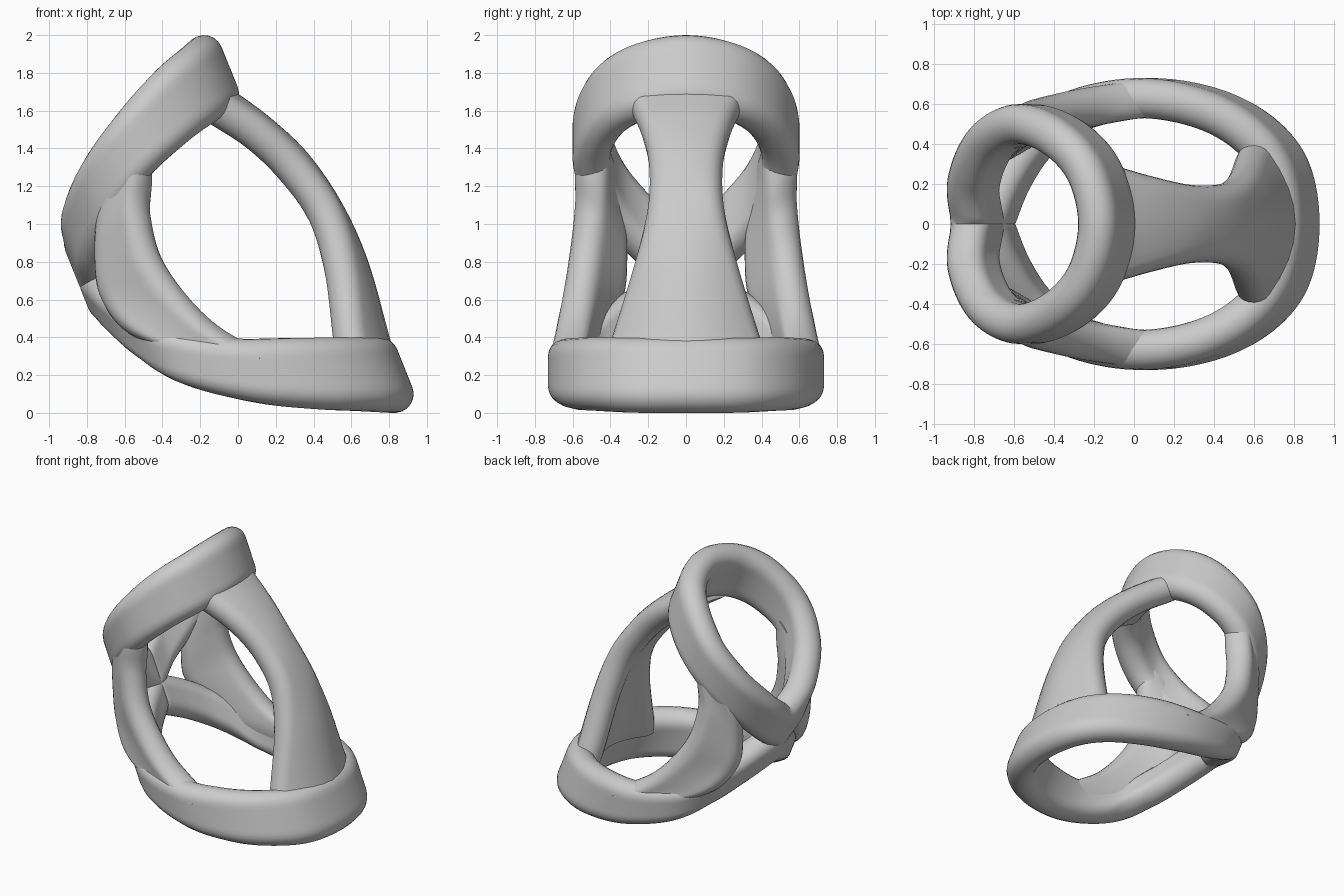
import bpy, bmesh, math
from mathutils import Vector

cube = bpy.data.objects.get("Cube")
if cube:
    bpy.data.objects.remove(cube)

grey = bpy.data.materials.new("plain_grey")
grey.use_nodes = True
colour = (0.6, 0.6, 0.6, 1)
grey.diffuse_color = colour
grey.node_tree.nodes["Principled BSDF"].inputs["Base Color"].default_value = colour


def smooth_path(points, steps):
    """Catmull-Rom curve through the points."""
    p = [Vector(q) for q in points]
    p = [2 * p[0] - p[1]] + p + [2 * p[-1] - p[-2]]
    out = []
    for i in range(1, len(p) - 2):
        a, b, c, d = p[i - 1:i + 3]
        for k in range(steps):
            t = k / steps
            out.append(0.5 * (2 * b + (c - a) * t + (2 * a - 5 * b + 4 * c - d) * t * t
                              + (3 * b - a - 3 * c + d) * t ** 3))
    return out + [p[-2]]


def mirror(points):
    return [(x, -y, z) for x, y, z in points]


def sheet(name, rails, thick, loop=False, steps=10):
    """Thick band spanned between rails, with rounded long edges."""
    curves = [smooth_path(r, steps) for r in rails]
    rows = []
    across = 8
    for pts in zip(*curves):
        row = []
        for j in range(across + 1):
            u = j / across
            if len(pts) == 2:
                row.append(pts[0].lerp(pts[1], u))
            else:
                a, m, b = pts
                row.append(a * (1 - u) * (1 - 2 * u) + m * 4 * u * (1 - u) + b * u * (2 * u - 1))
        rows.append(row)
    bm = bmesh.new()
    h = thick / 2
    sections = []
    last = len(rows) - 1
    arc = [math.pi * k / 10 for k in range(1, 10)]
    for i, row in enumerate(rows):
        normals, dirs = [], []
        for j, p in enumerate(row):
            along = rows[min(i + 1, last)][j] - rows[max(i - 1, 0)][j]
            side = (row[min(j + 1, across)] - row[max(j - 1, 0)]).normalized()
            n = along.cross(side)
            if abs(p.y) < 0.0001:
                n.y = 0
            n.normalize()
            normals.append(n)
            dirs.append(side)
        ring = [p + n * h for p, n in zip(row, normals)]
        ring += [row[-1] + h * (normals[-1] * math.cos(a) + dirs[-1] * math.sin(a)) for a in arc]
        ring += [p - n * h for p, n in zip(reversed(row), reversed(normals))]
        ring += [row[0] - h * (normals[0] * math.cos(a) + dirs[0] * math.sin(a)) for a in arc]
        sections.append([bm.verts.new(v) for v in ring])
    size = len(sections[0])
    for s, t in zip(sections, sections[1:]):
        for k in range(size):
            m = (k + 1) % size
            bm.faces.new((s[k], s[m], t[m], t[k]))
    if loop:
        bmesh.ops.remove_doubles(bm, verts=bm.verts[:], dist=0.0005)
    else:
        bm.faces.new(sections[0])
        bm.faces.new(sections[-1])
    bmesh.ops.recalc_face_normals(bm, faces=bm.faces[:])
    mesh = bpy.data.meshes.new(name)
    bm.to_mesh(mesh)
    bm.free()
    mesh.materials.append(grey)
    obj = bpy.data.objects.new(name, mesh)
    bpy.context.collection.objects.link(obj)
    bpy.ops.object.select_all(action='DESELECT')
    obj.select_set(True)
    bpy.context.view_layer.objects.active = obj
    bpy.ops.object.shade_smooth_by_angle(angle=math.radians(40))


def hoop(name, half, shift):
    """Symmetrical ring band; the fourth value scales its width."""
    rim = [p[:3] for p in half]
    edge = [tuple(c + s * p[3] for c, s in zip(p, shift)) for p in half]
    rails = [mirror(r)[::-1] + r[1:] for r in (rim, edge)]
    sheet(name, rails, 0.2, loop=True)


# Tilted upper ring, pinched at its low end
hoop("upper_ring", [
    (-0.18, 0, 1.9, 1), (-0.24, 0.26, 1.85, 1), (-0.39, 0.43, 1.725, 0.95), (-0.585, 0.5, 1.51, 0.83),
    (-0.75, 0.41, 1.275, 0.83), (-0.838, 0.21, 1.05, 0.85), (-0.82, 0, 0.89, 0.85)],
    (0.085, 0, -0.21))

# Lower ring, swept up to the pinch
hoop("lower_ring", [
    (0.83, 0, 0.1, 1), (0.78, 0.28, 0.1, 1), (0.62, 0.47, 0.105, 1), (0.37, 0.59, 0.113, 0.95),
    (0.05, 0.63, 0.148, 0.78), (-0.28, 0.56, 0.235, 0.65), (-0.48, 0.41, 0.37, 0.6),
    (-0.61, 0.22, 0.49, 0.55), (-0.7, 0, 0.59, 0.5)],
    (-0.08, 0, 0.2))

# Waisted strap on the long side
edge = [(-0.13, 0.21, 1.63), (0.1, 0.14, 1.48), (0.29, 0.1, 1.3), (0.46, 0.11, 1.06),
        (0.55, 0.18, 0.77), (0.6, 0.3, 0.38), (0.62, 0.34, 0.28)]
middle = [(-0.1, 0, 1.645), (0.11, 0, 1.49), (0.3, 0, 1.31), (0.47, 0, 1.06),
          (0.6, 0, 0.77), (0.71, 0, 0.38), (0.74, 0, 0.28)]
sheet("waisted_strap", [mirror(edge), middle, edge], 0.19)

# Pair of curved side straps
inner = [(-0.53, 0.495, 1.4), (-0.535, 0.5, 1.2), (-0.545, 0.505, 1.0), (-0.47, 0.535, 0.74),
         (-0.23, 0.59, 0.47), (0.1, 0.635, 0.28)]
outer = [(-0.66, 0.46, 1.25), (-0.68, 0.42, 1.06), (-0.68, 0.4, 0.86), (-0.64, 0.42, 0.65),
         (-0.5, 0.5, 0.44), (-0.17, 0.61, 0.27)]
sheet("front_strap", [mirror(inner), mirror(outer)], 0.19)
sheet("back_strap", [inner, outer], 0.19)
